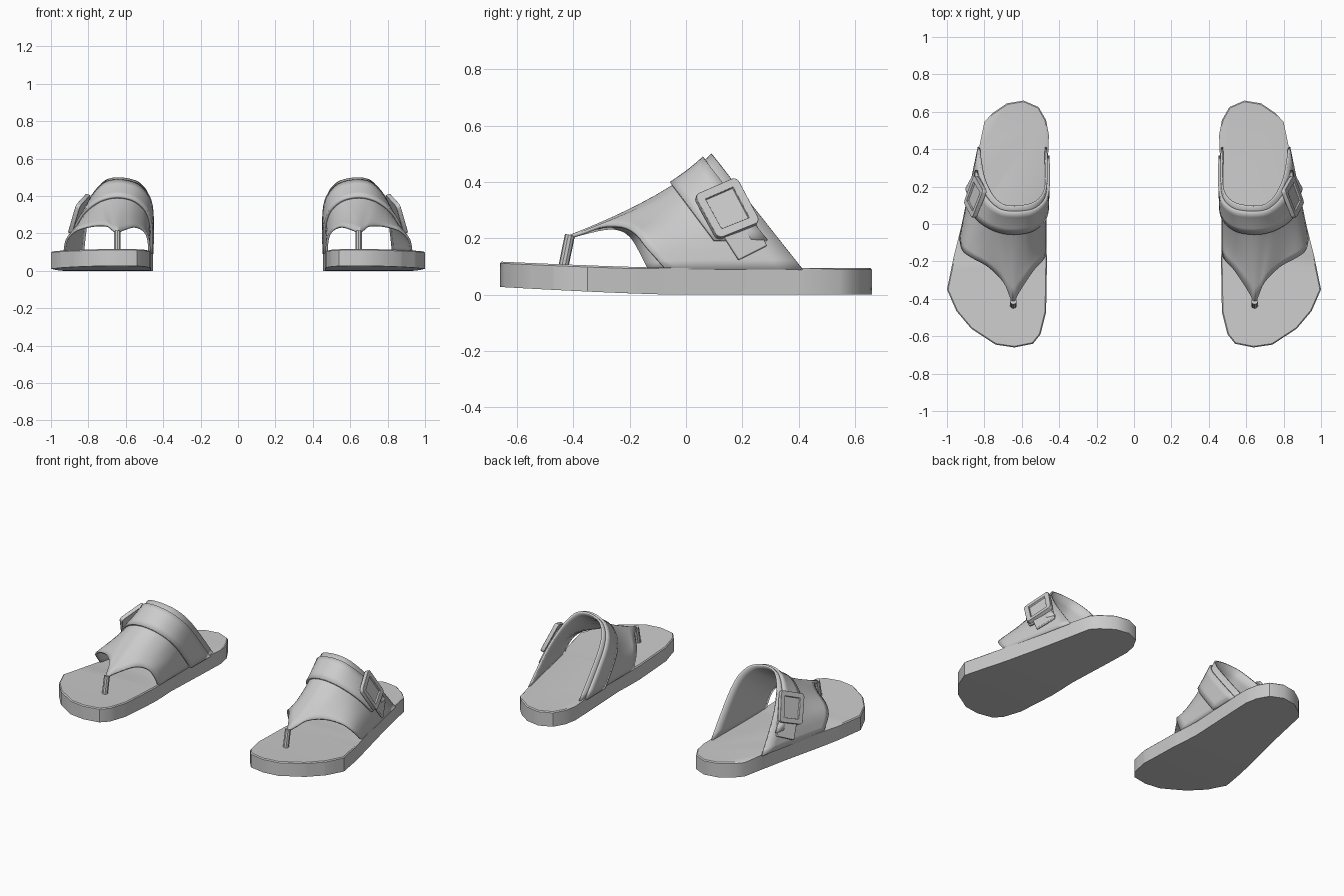
import bpy, bmesh, math
from mathutils import Vector

if "Cube" in bpy.data.objects:
    bpy.data.objects.remove(bpy.data.objects["Cube"])

grey = bpy.data.materials.new("plain grey")
grey.use_nodes = True
grey.diffuse_color = (0.6, 0.6, 0.6, 1)
grey.node_tree.nodes["Principled BSDF"].inputs["Base Color"].default_value = (0.6, 0.6, 0.6, 1)


def finish(name, bm, thickness=0, bevel=0, angle=35):
    """Turn a bmesh into an object and mirror it to make the pair."""
    bmesh.ops.recalc_face_normals(bm, faces=bm.faces) if not thickness else None
    me = bpy.data.meshes.new(name)
    bm.to_mesh(me)
    bm.free()
    me.materials.append(grey)
    ob = bpy.data.objects.new(name, me)
    bpy.context.collection.objects.link(ob)
    bpy.ops.object.select_all(action="DESELECT")
    ob.select_set(True)
    bpy.context.view_layer.objects.active = ob
    bpy.ops.object.shade_smooth_by_angle(angle=math.radians(angle))
    if thickness:
        mod = ob.modifiers.new("Thickness", "SOLIDIFY")
        mod.thickness = thickness
        mod.offset = -1
    if bevel:
        mod = ob.modifiers.new("Bevel", "BEVEL")
        mod.width = bevel
        mod.segments = 2
    mod = ob.modifiers.new("Pair", "MIRROR")
    mod.use_mirror_merge = False
    return ob


# Sole: outline extruded, sliced across, then curled up at the toe
outline = [(.59, .66), (.68, .645), (.76, .59), (.80, .545), (.83, .4), (.865, .235),
           (.93, -.04), (.965, -.18), (1, -.35), (.95, -.465), (.87, -.56), (.74, -.645),
           (.64, -.66), (.54, -.64), (.5, -.59), (.47, -.47), (.465, -.19), (.475, 0),
           (.46, .34), (.455, .475), (.47, .555), (.51, .625)]
bm = bmesh.new()
base = bm.faces.new([bm.verts.new((x, y, 0)) for x, y in outline])
top = bmesh.ops.extrude_face_region(bm, geom=[base])["geom"]
for v in top:
    if isinstance(v, bmesh.types.BMVert):
        v.co.z = .095
rim = [e for e in bm.edges if all(v.co.z > .05 for v in e.verts)]
bmesh.ops.bevel(bm, geom=rim, offset=.006, segments=1, affect="EDGES")
for i in range(7):
    bmesh.ops.bisect_plane(bm, geom=bm.verts[:] + bm.edges[:] + bm.faces[:],
                           plane_co=(0, -.1 - .075 * i, 0), plane_no=(0, 1, 0))
for v in bm.verts:
    t = max(0, (-.05 - v.co.y) / .61)
    v.co.z += (.022 if v.co.z > .05 else .027) * t ** 1.3
finish("sole", bm)

# Upper: three arches (front edge, middle, back edge), inner foot to outer foot
front = [(.467, -.135, .09), (.472, -.17, .16), (.49, -.2, .21), (.525, -.235, .235),
         (.565, -.29, .24), (.622, -.38, .22), (.645, -.43, .205), (.668, -.38, .22),
         (.7, -.31, .245), (.78, -.23, .245), (.87, -.18, .22), (.92, -.14, .17), (.935, -.07, .09)]
middle = [(.468, .09), (.468, .19), (.475, .26), (.5, .32), (.55, .365), (.6, .383), (.65, .388),
          (.7, .38), (.75, .36), (.81, .315), (.85, .26), (.875, .19), (.885, .09)]
back = [(.465, .09), (.462, .22), (.465, .35), (.485, .425), (.53, .475), (.59, .495), (.65, .5),
        (.71, .485), (.755, .435), (.785, .37), (.81, .29), (.825, .19), (.835, .09)]
ARCHES = [[Vector(p) for p in front],
          [Vector((x, -.05 + (.388 - z) * .75, z)) for x, z in middle],
          [Vector((x, .09 + (.5 - z) * .79, z)) for x, z in back]]
MID = .62


def along(pts, u):
    """Smooth curve through the points of one arch."""
    i = min(int(u), len(pts) - 2)
    t = u - i
    b, c = pts[i], pts[i + 1]
    a = pts[i - 1] if i else b * 2 - c
    d = pts[i + 2] if i + 2 < len(pts) else c * 2 - b
    return b + (c - a) * t / 2 + (a * 2 - b * 5 + c * 4 - d) * t * t / 2 + (b * 3 - a - c * 3 + d) * t ** 3 / 2


def upper_point(u, v):
    f, m, b = (along(arch, u) for arch in ARCHES)
    return (f * ((v - MID) * (v - 1) / MID) + m * (v * (v - 1) / (MID * (MID - 1)))
            + b * (v * (v - MID) / (1 - MID)))


def patch(name, u0, u1, v0, v1, lift, thickness, nu, nv):
    """Cut a strip of the upper surface, lifted outwards and thickened."""
    bm = bmesh.new()
    rows = []
    for j in range(nv + 1):
        v = v0 + (v1 - v0) * j / nv
        row = []
        for i in range(nu + 1):
            u = u0 + (u1 - u0) * i / nu
            p = upper_point(u, v)
            du = upper_point(min(u + .1, 12), v) - upper_point(max(u - .1, 0), v)
            dv = upper_point(u, min(v + .02, 1)) - upper_point(u, max(v - .02, 0))
            row.append(bm.verts.new(p + du.cross(dv).normalized() * lift))
        rows.append(row)
    for r, s in zip(rows, rows[1:]):
        for i in range(nu):
            bm.faces.new((r[i], r[i + 1], s[i + 1], s[i]))
    finish(name, bm, thickness)


patch("upper", 0, 12, 0, 1, 0, .012, 36, 8)
patch("buckle_strap", 0, 11, MID, .93, .014, .014, 30, 4)

# Toe post
bm = bmesh.new()
low, high = Vector((.645, -.437, .09)), Vector((.645, -.412, .212))
rot = (high - low).to_track_quat("Z", "Y").to_matrix().to_4x4()
rot.translation = (low + high) / 2
bmesh.ops.create_cone(bm, cap_ends=True, segments=10, radius1=.018, radius2=.018,
                      depth=(high - low).length, matrix=rot)
finish("toe_post", bm)


def plate(name, corners, thickness, frame=0, bevel=0):
    """Slab on four corners, optionally with a recessed centre."""
    bm = bmesh.new()
    pts = [Vector(c) for c in corners]
    n = (pts[1] - pts[0]).cross(pts[3] - pts[0]).normalized()
    n = n if n.x > 0 else -n
    low = [bm.verts.new(p) for p in pts]
    high = [bm.verts.new(p + n * thickness) for p in pts]
    bm.faces.new(low)
    face = bm.faces.new(high)
    for i in range(4):
        k = (i + 1) % 4
        bm.faces.new((low[i], low[k], high[k], high[i]))
    bmesh.ops.recalc_face_normals(bm, faces=bm.faces)
    corner_edges = [e for e in bm.edges if (e.verts[0] in low) != (e.verts[1] in low)]
    if frame:
        bmesh.ops.bevel(bm, geom=corner_edges, offset=.02, segments=3, profile=.5, affect="EDGES")
        face = max(bm.faces, key=lambda f: f.normal.dot(n))
        bmesh.ops.inset_region(bm, faces=[face], thickness=frame)
        bmesh.ops.inset_region(bm, faces=[face], thickness=.003, depth=-thickness * .5)
    finish(name, bm, bevel=bevel)


# Buckle and the loose strap end below it
plate("buckle", [(.845, .025, .345), (.785, .175, .41), (.835, .26, .25), (.89, .11, .19)],
      .024, frame=.03, bevel=.004)
plate("strap_end", [(.86, .09, .27), (.80, .21, .32), (.838, .285, .17), (.892, .185, .12)],
      .014, bevel=.004)
